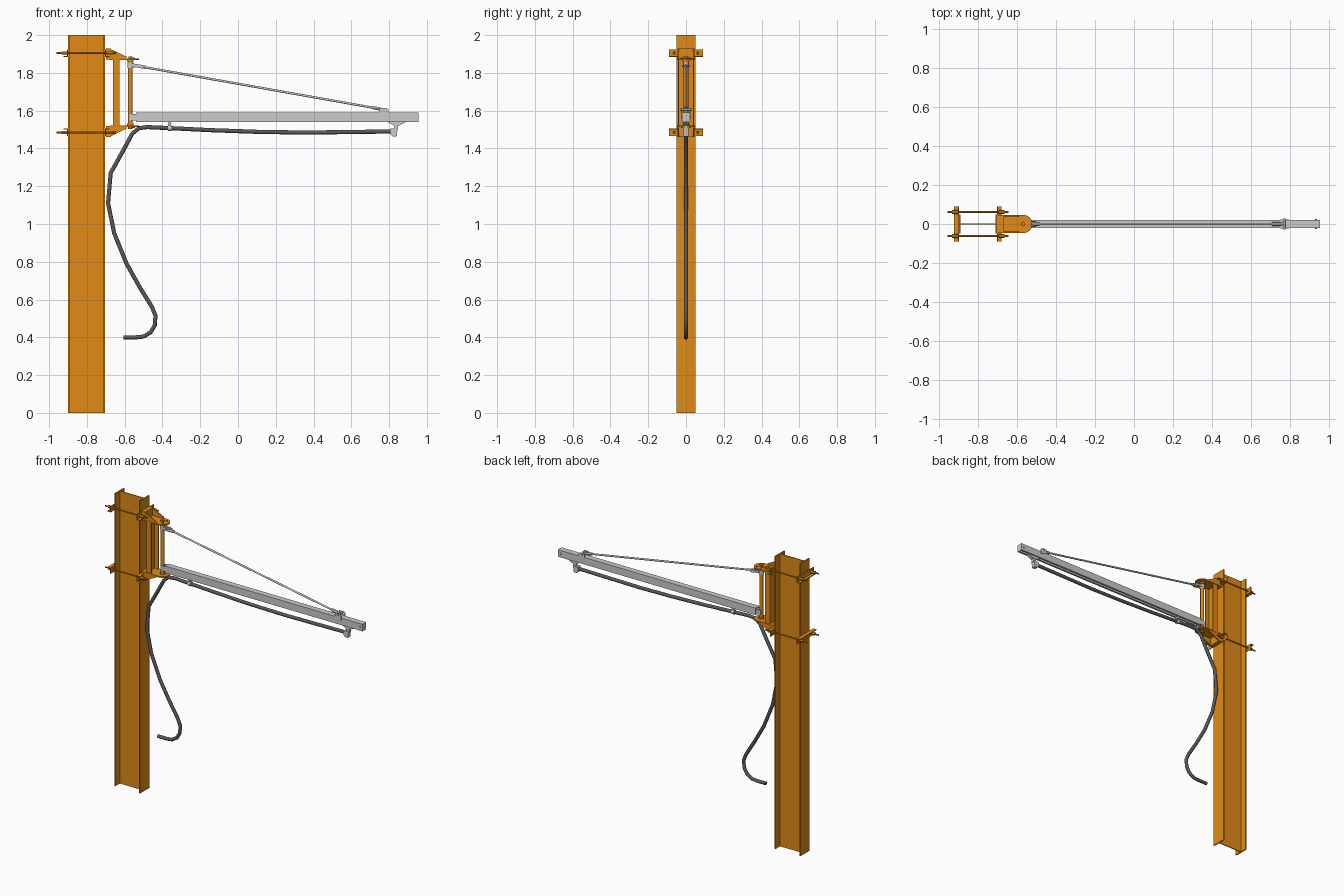
import bpy, bmesh, math
from mathutils import Vector

if "Cube" in bpy.data.objects:
    bpy.data.objects.remove(bpy.data.objects["Cube"])


def material(name, col):
    m = bpy.data.materials.new(name)
    m.diffuse_color = (*col, 1)
    m.use_nodes = True
    m.node_tree.nodes["Principled BSDF"].inputs["Base Color"].default_value = m.diffuse_color
    return m


ORANGE = material("orange_paint", (0.75, 0.26, 0.008))
RUBBER = material("dark_rubber", (0.10, 0.10, 0.105))


def finish(name, bm, mat=None, smooth=False):
    bmesh.ops.recalc_face_normals(bm, faces=bm.faces)
    me = bpy.data.meshes.new(name)
    bm.to_mesh(me)
    bm.free()
    ob = bpy.data.objects.new(name, me)
    bpy.context.collection.objects.link(ob)
    if mat:
        me.materials.append(mat)
    if smooth:
        bpy.ops.object.select_all(action='DESELECT')
        ob.select_set(True)
        bpy.context.view_layer.objects.active = ob
        bpy.ops.object.shade_smooth_by_angle(angle=math.radians(40))
    return ob


def prism(name, pts, axis, a, b, mat=None):
    """Extrude a 2D outline along x (pts = y,z), y (pts = x,z) or z (pts = x,y)."""
    def place(p, t):
        return {'x': (t, p[0], p[1]), 'y': (p[0], t, p[1]), 'z': (p[0], p[1], t)}[axis]
    bm = bmesh.new()
    lo = [bm.verts.new(place(p, a)) for p in pts]
    hi = [bm.verts.new(place(p, b)) for p in pts]
    bm.faces.new(lo)
    bm.faces.new(hi)
    for i in range(len(pts)):
        j = (i + 1) % len(pts)
        bm.faces.new((lo[i], lo[j], hi[j], hi[i]))
    return finish(name, bm, mat)


def box(name, x0, x1, y0, y1, z0, z1, mat=None):
    return prism(name, [(x0, y0), (x1, y0), (x1, y1), (x0, y1)], 'z', z0, z1, mat)


def rod(name, p, q, r, mat=None, n=16):
    p, q = Vector(p), Vector(q)
    bm = bmesh.new()
    bmesh.ops.create_cone(bm, cap_ends=True, segments=n, radius1=r, radius2=r, depth=(q - p).length)
    bmesh.ops.rotate(bm, verts=bm.verts, matrix=Vector((0, 0, 1)).rotation_difference(q - p).to_matrix())
    bmesh.ops.translate(bm, verts=bm.verts, vec=(p + q) / 2)
    return finish(name, bm, mat, n > 6)


# I-beam column
half = [(-0.90, 0.05), (-0.892, 0.05), (-0.892, 0.003), (-0.713, 0.003), (-0.713, 0.05), (-0.705, 0.05)]
prism("column", half + [(x, -y) for x, y in reversed(half)], 'z', 0, 2, ORANGE)

# Clamps and pivot brackets, mirrored top and bottom about the bracket centre
MID = 1.695
for s, tag in ((1, "upper"), (-1, "lower")):
    def Z(d):
        return MID + s * d

    # angle-iron clamp bars on both sides of the column
    for x, d, side in ((-0.90, -1, "rear"), (-0.705, 1, "front")):
        prof = [(0, .19), (.025, .19), (.025, .195), (.005, .195), (.005, .23), (0, .23)]
        prism(f"{tag}_{side}_clamp", [(x + d * u, Z(v)) for u, v in prof], 'y', -0.09, 0.09, ORANGE)
    for y in (-0.062, 0.062):
        rod(f"{tag}_clamp_rod", (-0.96, y, Z(.21)), (-0.645, y, Z(.21)), 0.005, ORANGE, 12)
        for x in (-0.94, -0.7):
            rod(f"{tag}_clamp_nut", (x + .005, y, Z(.21)), (x + .035, y, Z(.21)), 0.010, ORANGE, 6)
    # back plate and sloped gusset cheeks
    box(f"{tag}_back_plate", -0.70, -0.672, -0.045, 0.045, min(Z(.175), Z(.235)), max(Z(.175), Z(.235)), ORANGE)
    for y in (-0.045, 0.037):
        prism(f"{tag}_gusset", [(-.69, Z(.232)), (-.675, Z(.232)), (-.59, Z(.19)), (-.59, Z(.175)), (-.68, Z(.175))],
              'y', y, y + 0.008, ORANGE)
    # rounded pivot plate
    arc = [(-0.57 + .047 * math.cos(math.radians(a)), .047 * math.sin(math.radians(a))) for a in range(-90, 91, 10)]
    prism(f"{tag}_pivot_plate", [(-0.68, -.047)] + arc + [(-0.68, .047)], 'z', Z(.174), Z(.182), ORANGE)
    rod(f"{tag}_pivot_bolt", (-.57, 0, Z(.18)), (-.57, 0, Z(.193)), 0.012, ORANGE, 6)
    rod(f"{tag}_pivot_washer", (-.57, 0, Z(.164)), (-.57, 0, Z(.175)), 0.018, ORANGE)
    for y in (-0.022, 0.022):
        rod(f"{tag}_plate_screw", (-.552, y, Z(.18)), (-.552, y, Z(.187)), 0.006, ORANGE, 6)

# Upright channel joining the brackets, and the pivot post
chan = [(-.663, .042), (-.627, .042), (-.627, .036), (-.657, .036)]
prism("bracket_channel", chan + [(x, -y) for x, y in reversed(chan)], 'z', MID - .18, MID + .18, ORANGE)
rod("pivot_post", (-.57, 0, MID - .175), (-.57, 0, MID + .175), 0.0125, ORANGE, 24)

# Arm: C-rail with a slot along the underside
w, t, zb, zt = 0.02, 0.003, 1.541, 1.589
c = [(.008, zb), (w, zb), (w, zt)]
ci = [(w - t, zt - t), (w - t, zb + t), (.008, zb + t)]
prism("arm_rail", c + [(-y, z) for y, z in reversed(c)] +
      [(-y, z) for y, z in reversed(ci)] + ci, 'x', -0.54, 0.953, None)
box("arm_end_cap", 0.952, 0.956, -w, w, zb, zt)
for y in (-1, 1):
    box("arm_hinge_lug", -.575, -.50, y * .0145 - .0025, y * .0145 + .0025, 1.548, 1.582)
rod("end_stop_bolt", (.935, -.026, 1.565), (.935, .026, 1.565), 0.006, None, 6)

# Tie rod with clevises and the arm saddle bracket
A, B = Vector((-.55, 0, 1.84)), Vector((.775, 0, 1.605))
rod("tie_rod", A, B, 0.006)
d = (B - A).normalized()
for p, q, tag in ((A + d * .03, A + d * .065, "inner"), (B - d * .065, B - d * .02, "outer")):
    rod(f"{tag}_tie_nut", p, q, 0.010, None, 6)
for y in (-1, 1):
    prism("inner_clevis_cheek", [(-.56, 1.832), (-.56, 1.85), (-.505, 1.842), (-.505, 1.823)],
          'y', y * .013 - .002, y * .013 + .002)
    prism("saddle_cheek", [(.75, 1.588), (.75, 1.615), (.785, 1.615), (.797, 1.605), (.797, 1.575), (.775, 1.575)],
          'y', y * .022 - .002, y * .022 + .002)
rod("inner_clevis_pin", (-.53, -.02, 1.837), (-.53, .02, 1.837), 0.005)
rod("saddle_pin", (.772, -.029, 1.605), (.772, .029, 1.605), 0.006)
rod("post_collar", (-.57, 0, 1.825), (-.57, 0, 1.855), 0.016)

# Hose trolley at the arm tip and hose hanger near the post
prism("trolley_plate", [(.79, 1.541), (.89, 1.541), (.855, 1.522), (.825, 1.522)], 'y', -.012, .012)
box("trolley_stem", .827, .848, -.01, .01, 1.50, 1.524)
prism("hose_elbow", [(.808, 1.475), (.808, 1.505), (.845, 1.505), (.84, 1.463), (.818, 1.463)], 'y', -.014, .014)
box("hanger_stem", -.366, -.358, -.006, .006, 1.50, 1.545)
rod("hanger_wheel", (-.362, -.012, 1.533), (-.362, .012, 1.533), 0.009)
rod("hanger_clip", (-.37, 0, 1.508), (-.352, 0, 1.508), 0.016)

# Hose
path = [(.82, 1.49), (.6, 1.487), (.35, 1.484), (.1, 1.488), (-.15, 1.497), (-.35, 1.507), (-.48, 1.513),
        (-.525, 1.507), (-.56, 1.478), (-.61, 1.385), (-.674, 1.27), (-.688, 1.11), (-.655, .95), (-.59, .79), (-.52, .665),
        (-.455, .56), (-.437, .515), (-.44, .465), (-.462, .427), (-.50, .404), (-.54, .40), (-.605, .40)]
cu = bpy.data.curves.new("hose", 'CURVE')
cu.dimensions = '3D'
cu.bevel_depth = 0.0115
cu.bevel_resolution = 3
cu.use_fill_caps = True
cu.materials.append(RUBBER)
sp = cu.splines.new('POLY')
sp.points.add(len(path) - 1)
for pt, (x, z) in zip(sp.points, path):
    pt.co = (x, 0, z, 1)
hose = bpy.data.objects.new("hose", cu)
bpy.context.collection.objects.link(hose)
